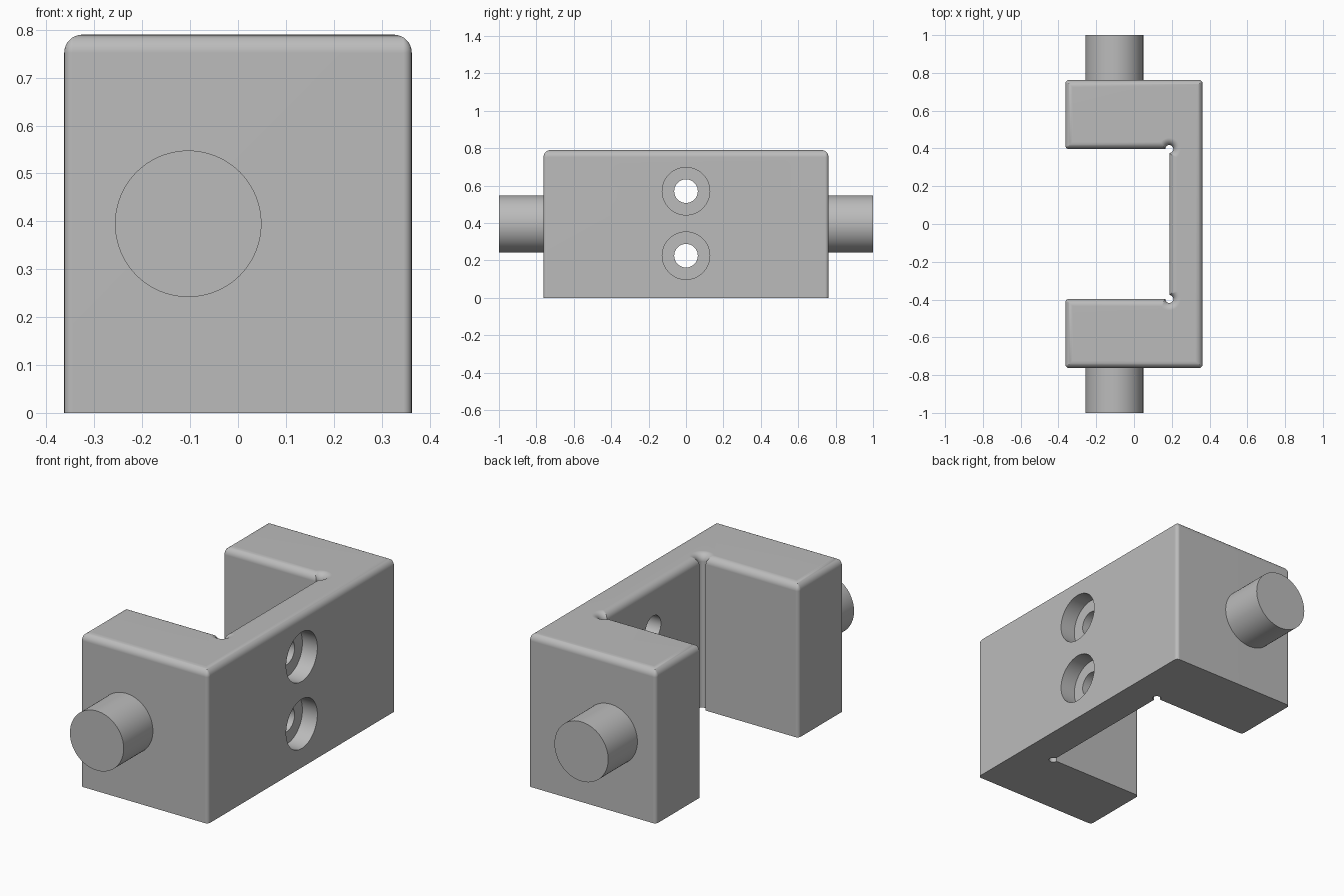
import bpy, bmesh
from math import sin, cos, pi, sqrt, atan2

if "Cube" in bpy.data.objects:
    bpy.data.objects.remove(bpy.data.objects["Cube"])

X, Y, H = 0.363, 0.762, 0.79      # half width, half length, height
XI, YI = 0.187, 0.397             # inner wall and inner arm faces
RV, RT, RR = 0.018, 0.038, 0.021  # vertical fillet, top fillet, corner relief
SEG = 8

grey = bpy.data.materials.new("plain grey")
grey.diffuse_color = (0.5, 0.5, 0.5, 1)
grey.use_nodes = True
grey.node_tree.nodes["Principled BSDF"].inputs["Base Color"].default_value = grey.diffuse_color


def corner(px, py, a, d):
    """Rounded outer corner, inset by d; arc starts at angle a."""
    r = max(RV - d, 0)
    sx = -1 if cos(a + pi / 4) > 0 else 1
    sy = -1 if sin(a + pi / 4) > 0 else 1
    cx, cy = px + sx * (d + r), py + sy * (d + r)
    return [(cx + r * cos(a + pi / 2 * i / 5), cy + r * sin(a + pi / 2 * i / 5)) for i in range(6)]


def relief(d):
    """Round relief in the inner corner, widened by d."""
    r = RR + d
    s = sqrt(r * r - d * d)
    a0, a1 = atan2(d, -s), atan2(-s, d)
    return [(XI + r * cos(a0 + (a1 - a0) * i / 20), YI + r * sin(a0 + (a1 - a0) * i / 20))
            for i in range(21)]


def outline(d):
    up = relief(d)
    return (corner(-X, -Y, pi, d) + corner(X, -Y, 1.5 * pi, d) + corner(X, Y, 0, d)
            + corner(-X, Y, pi / 2, d) + corner(-X, YI, pi, d) + up
            + [(x, -y) for x, y in reversed(up)] + corner(-X, -YI, pi / 2, d))


def make_object(name, bm):
    bmesh.ops.recalc_face_normals(bm, faces=bm.faces)
    me = bpy.data.meshes.new(name)
    bm.to_mesh(me)
    bm.free()
    ob = bpy.data.objects.new(name, me)
    bpy.context.collection.objects.link(ob)
    me.materials.append(grey)
    return ob


def loft(name, rings, cap_start=True):
    """Skin a list of closed rings of 3D points and cap the ends."""
    bm = bmesh.new()
    loops = [[bm.verts.new(p) for p in ring] for ring in rings]
    for a, b in zip(loops, loops[1:]):
        n = len(a)
        for i in range(n):
            j = (i + 1) % n
            bm.faces.new((a[i], a[j], b[j], b[i]))
    if cap_start:
        bm.faces.new(list(reversed(loops[0])))
    bm.faces.new(loops[-1])
    bmesh.ops.remove_doubles(bm, verts=bm.verts, dist=1e-5)
    return make_object(name, bm)


def smooth(ob):
    bpy.ops.object.select_all(action='DESELECT')
    ob.select_set(True)
    bpy.context.view_layer.objects.active = ob
    bpy.ops.object.shade_smooth_by_angle(angle=pi / 6)


# C-shaped bracket with rounded top edges
rings = [[(x, y, 0) for x, y in outline(0)]]
for k in range(SEG + 1):
    t = pi / 2 * k / SEG
    rings.append([(x, y, H - RT + RT * sin(t)) for x, y in outline(RT * (1 - cos(t)))])
body = loft("bracket_body", rings)

# counterbored screw holes through the thin wall
for z in (0.57, 0.225):
    steps = [(0.1, 0.063), (X - 0.085, 0.063), (X - 0.085, 0.127), (X + 0.1, 0.127)]
    cutter = loft("screw_hole_cutter", [[(x, r * cos(2 * pi * i / 64), z + r * sin(2 * pi * i / 64))
                                         for i in range(64)] for x, r in steps])
    cutter.hide_render = True
    mod = body.modifiers.new("screw_hole", 'BOOLEAN')
    mod.operation, mod.solver, mod.object = 'DIFFERENCE', 'EXACT', cutter
    bpy.context.view_layer.objects.active = body
    bpy.ops.object.modifier_apply(modifier=mod.name)
    bpy.data.objects.remove(cutter)
smooth(body)
wn = body.modifiers.new("even_shading", 'WEIGHTED_NORMAL')
wn.keep_sharp = True

# pivot pins on both ends
for name, s in (("front_pin", -1), ("back_pin", 1)):
    pin = loft(name, [[(-0.104 + 0.153 * cos(2 * pi * i / 96), s * y, 0.395 + 0.153 * sin(2 * pi * i / 96))
                       for i in range(96)] for y in (Y - 0.002, 1.0)])
    smooth(pin)
